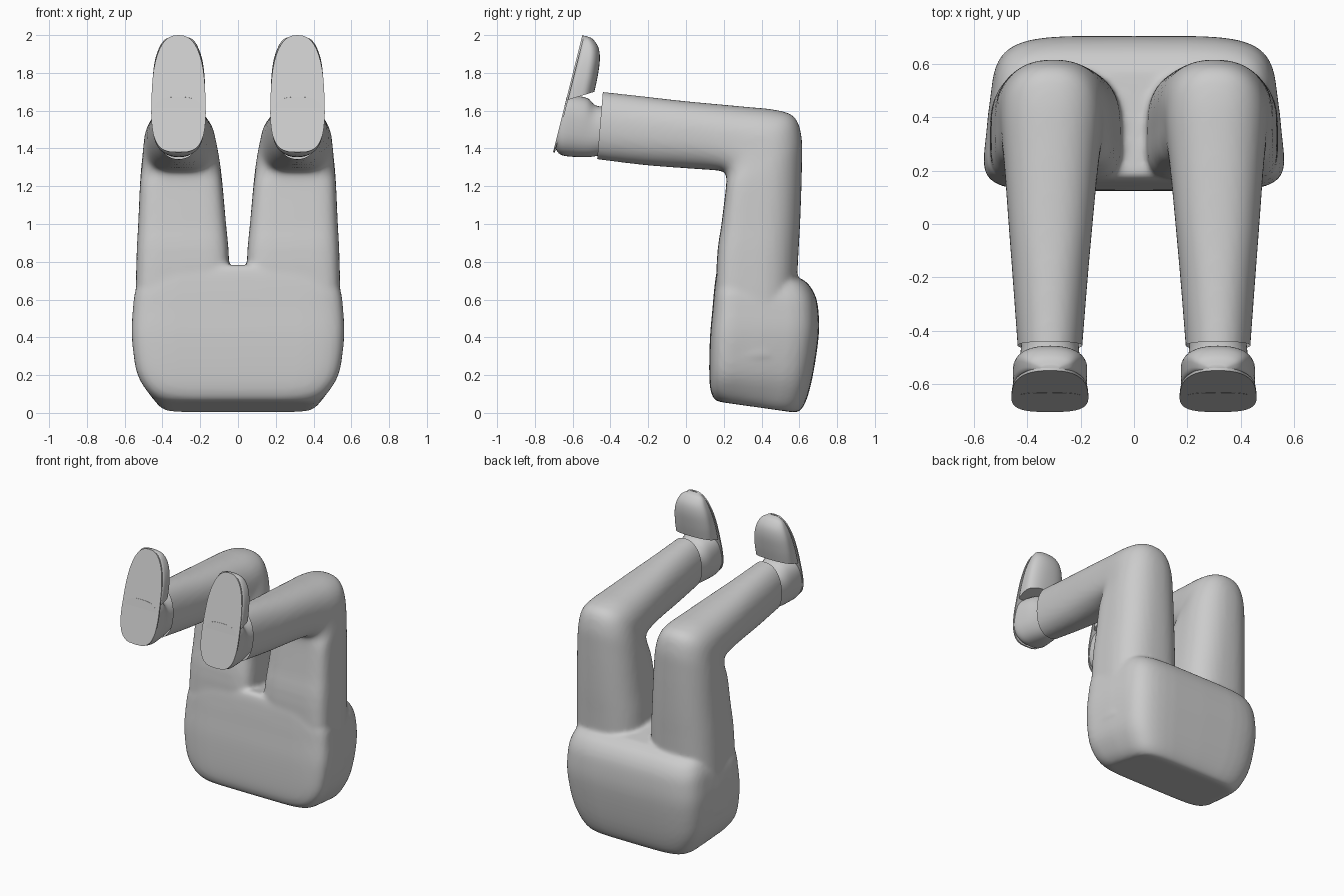
import bpy, bmesh, math
from mathutils import Vector


def spow(v, n):
    return math.copysign(abs(v) ** (2 / n), v)


def ring(row, sx=1, count=40):
    """Squarish oval between two points of the y-z plane.
    row: top y, top z, bottom y, bottom z, x min, x max, top power, bottom power, taper"""
    ty, tz, by, bz, x0, x1, nt, nb, taper = row
    pts = []
    for i in range(count):
        a = 2 * math.pi * i / count
        n = nt if math.sin(a) > 0 else nb
        u, v = spow(math.cos(a), n), spow(math.sin(a), n)
        t = (v + 1) / 2
        x = (x0 + x1) / 2 + (x1 - x0) / 2 * u * (1 - taper * v)
        pts.append(Vector((sx * x, by + (ty - by) * t, bz + (tz - bz) * t)))
    return pts


def smooth_rows(rows, steps):
    """Catmull-Rom interpolation of the ring parameters"""
    out = []
    for i in range(len(rows) - 1):
        p = [rows[max(0, min(len(rows) - 1, i + k))] for k in (-1, 0, 1, 2)]
        for s in range(steps):
            t = s / steps
            out.append([0.5 * (2 * b + (c - a) * t + (2 * a - 5 * b + 4 * c - d) * t * t
                               + (3 * b - a - 3 * c + d) * t ** 3) for a, b, c, d in zip(*p)])
    return out + [list(rows[-1])]


def loft(bm, rows, sx=1, steps=4):
    rings = [[bm.verts.new(p) for p in ring(r, sx)] for r in smooth_rows(rows, steps)]
    for a, b in zip(rings, rings[1:]):
        for i in range(len(a)):
            j = (i + 1) % len(a)
            bm.faces.new((a[i], a[j], b[j], b[i]))
    bm.faces.new(rings[0])
    bm.faces.new(rings[-1])


def finish(name, bm, angle=50):
    bmesh.ops.recalc_face_normals(bm, faces=bm.faces[:])
    me = bpy.data.meshes.new(name)
    bm.to_mesh(me)
    bm.free()
    ob = bpy.data.objects.new(name, me)
    bpy.context.collection.objects.link(ob)
    bpy.ops.object.select_all(action='DESELECT')
    ob.select_set(True)
    bpy.context.view_layer.objects.active = ob
    bpy.ops.object.shade_smooth_by_angle(angle=math.radians(angle))
    return ob


# Hips: rings from the underside up (back point, front point)
hips = [
    (0.56, 0.004, 0.20, 0.055, -0.36, 0.36, 5, 5, 0.02),
    (0.60, 0.008, 0.155, 0.068, -0.41, 0.41, 5, 6, 0.03),
    (0.638, 0.07, 0.13, 0.12, -0.465, 0.465, 5, 7, 0.05),
    (0.672, 0.20, 0.123, 0.22, -0.52, 0.52, 5, 7, 0.06),
    (0.702, 0.40, 0.127, 0.40, -0.545, 0.545, 5, 7, 0.06),
    (0.702, 0.53, 0.14, 0.55, -0.54, 0.54, 5, 7, 0.06),
    (0.685, 0.62, 0.15, 0.66, -0.525, 0.525, 5, 7, 0.06),
    (0.64, 0.69, 0.165, 0.76, -0.48, 0.48, 5, 6, 0.05),
    (0.57, 0.73, 0.19, 0.785, -0.38, 0.38, 4, 5, 0.03),
]
# Trouser leg: up the thigh, round the knee, along the shin
leg = [
    (0.57, 0.30, 0.15, 0.30, 0.04, 0.545, 2.6, 6, 0.02),
    (0.592, 0.78, 0.163, 0.80, 0.048, 0.537, 2.5, 5, 0.02),
    (0.605, 1.02, 0.188, 1.00, 0.065, 0.527, 2.4, 5, 0.02),
    (0.614, 1.30, 0.210, 1.18, 0.085, 0.517, 2.3, 5, 0.02),
    (0.612, 1.46, 0.214, 1.24, 0.10, 0.507, 2.3, 4, 0.02),
    (0.575, 1.565, 0.208, 1.268, 0.115, 0.50, 2.3, 3.5, 0.02),
    (0.48, 1.603, 0.185, 1.281, 0.122, 0.495, 2.3, 3, 0.01),
    (0.30, 1.622, 0.12, 1.287, 0.135, 0.485, 2.3, 2.6, 0),
    (0.0, 1.65, 0.0, 1.295, 0.155, 0.47, 2.3, 2.4, 0),
    (-0.22, 1.675, -0.23, 1.313, 0.175, 0.453, 2.2, 2.3, 0),
    (-0.50, 1.706, -0.53, 1.350, 0.198, 0.432, 2.2, 2.2, 0),
]
bm = bmesh.new()
loft(bm, hips)
loft(bm, leg, 1)
loft(bm, leg, -1)
blend = finish("trouser_blend", bm)
rm = blend.modifiers.new("Fuse", 'REMESH')
rm.mode = 'VOXEL'
rm.voxel_size = 0.013
sm = blend.modifiers.new("Soften", 'SMOOTH')
sm.factor = 0.5
sm.iterations = 8
dg = bpy.context.evaluated_depsgraph_get()
fused = bpy.data.meshes.new_from_object(blend.evaluated_get(dg))
bpy.data.objects.remove(blend)

# Cut the cuffs open with a clean edge
bm = bmesh.new()
bm.from_mesh(fused)
bmesh.ops.bisect_plane(bm, geom=bm.verts[:] + bm.edges[:] + bm.faces[:],
                       plane_co=(0, -0.44, 1.70), plane_no=(0, -0.355, 0.03),
                       clear_outer=True)
finish("trousers", bm, 60)

# Ankle and heel, from inside the cuff to the sole
heel = [
    (-0.36, 1.62, -0.36, 1.39, 0.212, 0.415, 2.2, 2.2, 0),
    (-0.47, 1.625, -0.49, 1.357, 0.205, 0.425, 2.3, 2.3, 0),
    (-0.52, 1.665, -0.60, 1.356, 0.188, 0.44, 2.5, 2.5, 0),
    (-0.59, 1.68, -0.665, 1.368, 0.18, 0.45, 2.7, 2.7, 0),
    (-0.632, 1.672, -0.694, 1.405, 0.18, 0.452, 3, 2.7, 0),
]
# Toe cap, from the instep seam up to the tip (upper point, sole point)
toe = [
    (-0.485, 1.70, -0.632, 1.655, 0.176, 0.454, 2.4, 7, 0),
    (-0.468, 1.78, -0.606, 1.755, 0.176, 0.452, 2.3, 7, 0),
    (-0.456, 1.87, -0.582, 1.85, 0.187, 0.441, 2.2, 6, 0),
    (-0.464, 1.935, -0.566, 1.92, 0.208, 0.42, 2.2, 5, 0),
    (-0.495, 1.98, -0.555, 1.967, 0.236, 0.39, 2.2, 4, 0),
    (-0.53, 1.995, -0.55, 1.992, 0.28, 0.345, 2.2, 3, 0),
]
# Thin flat sole
sole = [
    (-0.549, 2.0, -0.704, 1.38, 0.173, 0.457, 2.5, 3.2, 0.08),
    (-0.539, 1.998, -0.694, 1.379, 0.173, 0.457, 2.5, 3.2, 0.08),
]
for name, rows, steps in (("heel", heel, 5), ("toe_cap", toe, 5), ("sole", sole, 1)):
    bm = bmesh.new()
    for side in (1, -1):
        loft(bm, rows, side, steps)
    finish("shoe_" + name, bm, 40)
